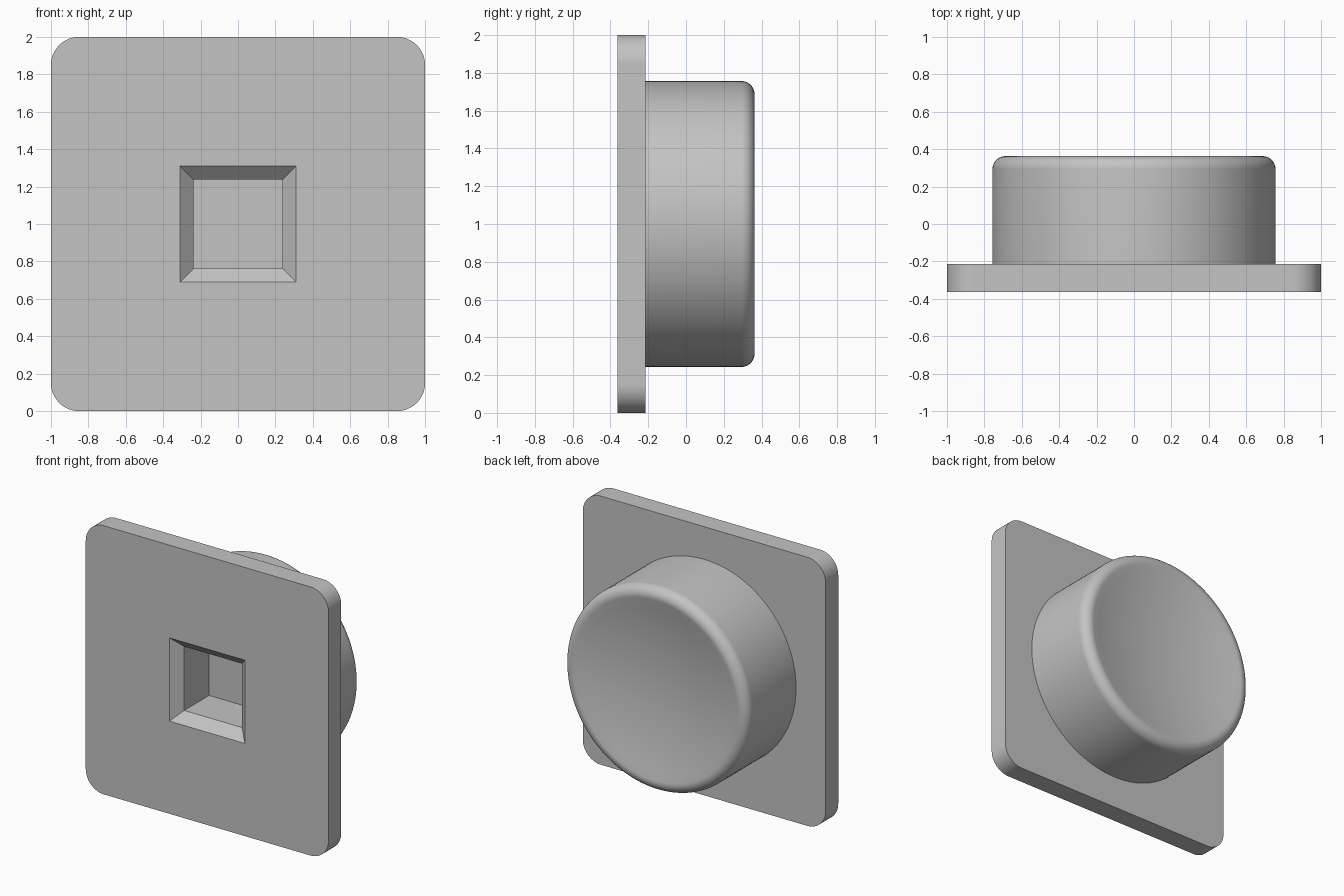
import bpy, bmesh, math

cube = bpy.data.objects.get("Cube")
if cube:
    bpy.data.objects.remove(cube, do_unlink=True)

ARC = 31                     # segments per plate corner
N = 4 * (ARC + 1)            # vertices around each loop
MID = 1.0                    # height of the centre axis
FRONT, PLATE_BACK, BACK = -0.363, -0.214, 0.363
BUTTON_R = 0.757

grey = bpy.data.materials.new("light grey")
grey.use_nodes = True
grey.diffuse_color = (0.55, 0.55, 0.55, 1)
grey.node_tree.nodes["Principled BSDF"].inputs["Base Color"].default_value = (0.55, 0.55, 0.55, 1)


def loop(bm, points, y):
    return [bm.verts.new((x, y, z + MID)) for x, z in points]


def strip(bm, a, b):
    """Quads joining two loops of equal length."""
    for i in range(len(a)):
        j = (i + 1) % len(a)
        bm.faces.new((a[i], b[i], b[j], a[j]))


def circle(r):
    angles = [(i + 0.5) * math.tau / N for i in range(N)]
    return [(r * math.cos(a), r * math.sin(a)) for a in angles]


def square(h):
    return [(h, h), (-h, h), (-h, -h), (h, -h)]


def rounded_square(h, r):
    points = []
    for c, (sx, sz) in enumerate(square(h - r)):
        for j in range(ARC + 1):
            a = (c + j / ARC) * math.pi / 2
            points.append((sx + r * math.cos(a), sz + r * math.sin(a)))
    return points


def finish(bm, name):
    mesh = bpy.data.meshes.new(name)
    bm.to_mesh(mesh)
    bm.free()
    mesh.materials.append(grey)
    obj = bpy.data.objects.new(name, mesh)
    bpy.context.collection.objects.link(obj)
    bpy.ops.object.select_all(action='DESELECT')
    obj.select_set(True)
    bpy.context.view_layer.objects.active = obj
    bpy.ops.object.shade_smooth_by_angle(angle=math.radians(30))


# Plate with a chamfered square socket in the front
bm = bmesh.new()
floor = loop(bm, square(0.238), 0.0)
throat = loop(bm, square(0.238), FRONT + 0.07)
mouth = loop(bm, square(0.31), FRONT)
bm.faces.new(floor)
strip(bm, floor, throat)
strip(bm, throat, mouth)

outline = rounded_square(1.0, 0.15)
front = loop(bm, outline, FRONT)
for c in range(4):
    k = c * (ARC + 1)
    bm.faces.new([mouth[c]] + front[k:k + ARC + 1])
    bm.faces.new((mouth[c], front[k + ARC], front[(k + ARC + 1) % N], mouth[(c + 1) % 4]))
rear = loop(bm, outline, PLATE_BACK)
strip(bm, front, rear)
strip(bm, rear, loop(bm, circle(BUTTON_R), PLATE_BACK))
finish(bm, "plate")

# Round button: straight side, rounded rim running into a shallow dish
fillet, tilt = 0.07, math.radians(13)
rc, yc = BUTTON_R - fillet, BACK - fillet
profile = [(BUTTON_R, PLATE_BACK)]
for i in range(13):
    a = (math.pi / 2 + tilt) * i / 12
    profile.append((rc + fillet * math.cos(a), yc + fillet * math.sin(a)))
reach = rc / math.sin(tilt)
dish_r, dish_y = reach - fillet, yc + reach * math.cos(tilt)
for i in range(11, 0, -1):
    a = tilt * i / 12
    profile.append((dish_r * math.sin(a), dish_y - dish_r * math.cos(a)))

bm = bmesh.new()
rings = [loop(bm, circle(r), y) for r, y in profile]
for a, b in zip(rings, rings[1:]):
    strip(bm, a, b)
centre = bm.verts.new((0, dish_y - dish_r, MID))
last = rings[-1]
for i in range(N):
    bm.faces.new((last[i], centre, last[(i + 1) % N]))
finish(bm, "button")
